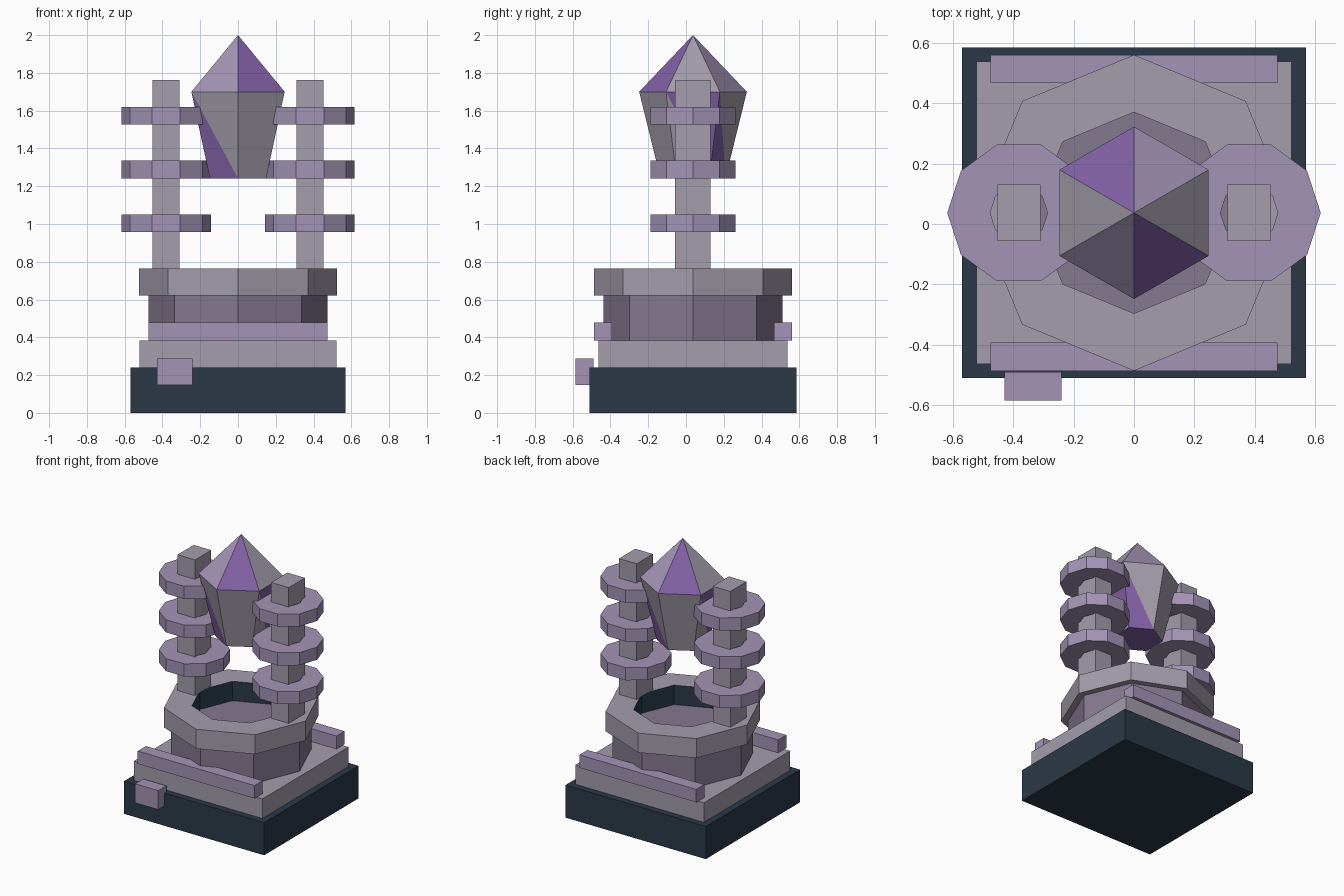
import bpy, bmesh
from math import cos, sin, tau

if "Cube" in bpy.data.objects:
    bpy.data.objects.remove(bpy.data.objects["Cube"])

CY = 0.037  # centre line of the body in y


def material(name, hex_code):
    def lin(c):
        return c / 12.92 if c <= 0.04045 else ((c + 0.055) / 1.055) ** 2.4
    m = bpy.data.materials.new(name)
    rgb = [lin(int(hex_code[i:i + 2], 16) / 255) for i in (0, 2, 4)]
    m.diffuse_color = (*rgb, 1)
    m.use_nodes = True
    m.node_tree.nodes["Principled BSDF"].inputs["Base Color"].default_value = m.diffuse_color
    return m


SLATE = material("dark_slate", "2B3947")
STONE = material("stone", "A39DAB")
SHADE = material("shaded_stone", "84788F")
LILAC = material("lilac", "A394B6")
VIOLET = material("violet", "8260A6")


def finish(name, bm, mats):
    bmesh.ops.recalc_face_normals(bm, faces=bm.faces)
    me = bpy.data.meshes.new(name)
    bm.to_mesh(me)
    bm.free()
    for m in mats:
        me.materials.append(m)
    ob = bpy.data.objects.new(name, me)
    bpy.context.collection.objects.link(ob)
    return ob


def box(name, x, y, z, mat):
    bm = bmesh.new()
    bmesh.ops.create_cube(bm, size=1)
    for v in bm.verts:
        v.co = [(a + b) / 2 + c * (b - a) for c, (a, b) in zip(v.co, (x, y, z))]
    return finish(name, bm, [mat])


def loop(bm, n, r, z, cx=0, start=0):
    return [bm.verts.new((cx + r * cos(start + tau * i / n), CY + r * sin(start + tau * i / n), z))
            for i in range(n)]


def bridge(bm, a, b, index=0):
    n = len(a)
    for i in range(n):
        j = (i + 1) % n
        bm.faces.new((a[i], a[j], b[j], b[i])).material_index = index


def prism(name, n, r, z0, z1, mat):
    bm = bmesh.new()
    a, b = loop(bm, n, r, z0), loop(bm, n, r, z1)
    bridge(bm, a, b)
    bm.faces.new(a)
    bm.faces.new(b)
    return finish(name, bm, [mat])


def collar(name, n, r_out, r_in, z0, z1, mat, cx=0):
    # flat ring with a dark inner wall
    bm = bmesh.new()
    a, b = loop(bm, n, r_out, z0, cx), loop(bm, n, r_out, z1, cx)
    c, d = loop(bm, n, r_in, z1, cx), loop(bm, n, r_in, z0, cx)
    bridge(bm, a, b)
    bridge(bm, b, c)
    bridge(bm, c, d, 1)
    bridge(bm, d, a)
    return finish(name, bm, [mat, SLATE])


# Stepped plinth
box("base", (-0.57, 0.57), (-0.51, 0.584), (0, 0.24), SLATE)
box("step", (-0.522, 0.522), (-0.463, 0.537), (0.24, 0.383), STONE)
box("front_rail", (-0.475, 0.475), (-0.486, -0.392), (0.383, 0.478), LILAC)
box("back_rail", (-0.475, 0.475), (0.466, 0.56), (0.383, 0.478), LILAC)
box("front_block", (-0.428, -0.24), (-0.584, -0.49), (0.147, 0.287), LILAC)

# Octagonal basin
prism("basin_body", 8, 0.475, 0.383, 0.622, SHADE)
collar("basin_rim", 8, 0.523, 0.333, 0.622, 0.765, STONE)

# Two posts, each with three collars
for side, s in (("left", -1), ("right", 1)):
    cx = 0.381 * s
    box(f"{side}_post", (cx - 0.0715, cx + 0.0715), (CY - 0.094, CY + 0.094), (0.765, 1.763), STONE)
    for i in range(3):
        z = 0.957 + 0.285 * i
        collar(f"{side}_collar_{i + 1}", 10, 0.237, 0.095, z, z + 0.093, LILAC, cx)

# Floating faceted crystal
bm = bmesh.new()
low = loop(bm, 6, 0.172, 1.242, start=tau / 4)
mid = loop(bm, 6, 0.285, 1.70, start=tau / 4)
tip = bm.verts.new((0, CY, 2.0))
bm.faces.new(low).material_index = 2
top_mats = (2, 0, 1)         # violet, stone, lilac around the crown
side_mats = ((0, 0), (0, 2), (0, 2))
for i in range(6):
    j = (i + 1) % 6
    bm.faces.new((mid[i], mid[j], tip)).material_index = top_mats[i % 3]
    k = i % 3
    upper, lower = ((0, 0), (2, 0), (0, 2))[k]
    bm.faces.new((mid[i], low[j], mid[j])).material_index = upper
    bm.faces.new((mid[i], low[i], low[j])).material_index = lower
finish("crystal", bm, [STONE, LILAC, VIOLET])
